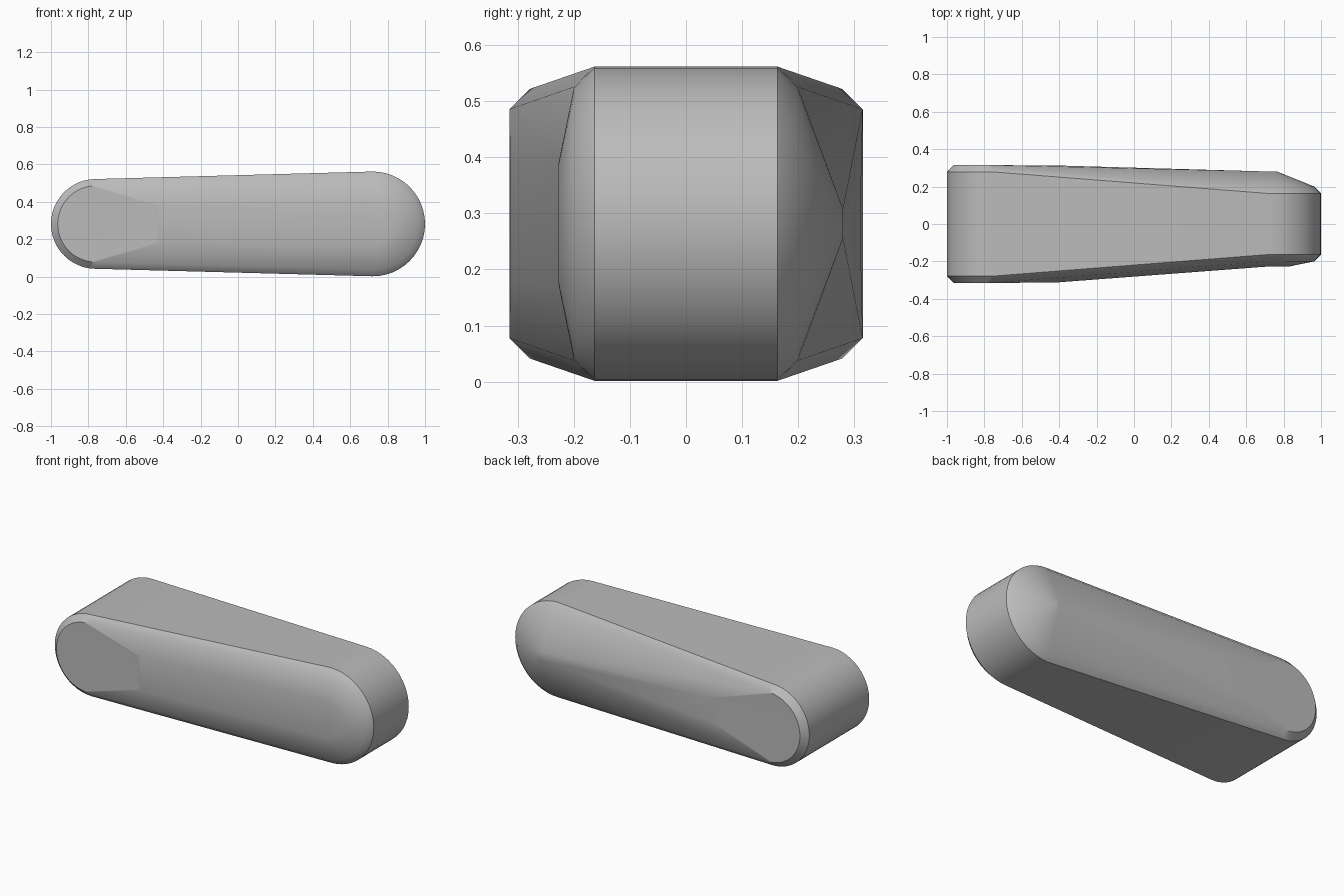
import bpy, bmesh
from math import pi, sin, cos, radians

cube = bpy.data.objects.get("Cube")
if cube:
    bpy.data.objects.remove(cube, do_unlink=True)

SEG = 24        # steps in each rounded end
MID_Z = 0.2815  # height of the long axis


def material(name, value):
    mat = bpy.data.materials.new(name)
    mat.use_nodes = True
    colour = (value, value, value, 1)
    mat.diffuse_color = colour
    mat.node_tree.nodes["Principled BSDF"].inputs["Base Color"].default_value = colour
    return mat


def pill_ring(bm, left, right):
    """Closed loop of two half circles; each end is (x, y, radius)."""
    ring = []
    for (x, y, r), start in ((left, pi / 2), (right, -pi / 2)):
        for i in range(SEG + 1):
            a = start + pi * i / SEG
            ring.append(bm.verts.new((x + r * cos(a), y, MID_Z + r * sin(a))))
    return ring


def bridge(bm, a, b, split=False):
    """Join two loops; split cuts the two long straight quads into triangles."""
    n = len(a)
    for i in range(n):
        j = (i + 1) % n
        if split and i == SEG:         # lower straight side
            bm.faces.new((a[i], a[j], b[j]))
            bm.faces.new((a[i], b[j], b[i]))
        elif split and i == n - 1:     # upper straight side
            bm.faces.new((a[i], a[j], b[i]))
            bm.faces.new((a[j], b[j], b[i]))
        else:
            bm.faces.new((a[i], a[j], b[j], b[i]))


def side(bm, s, core_left, core_right):
    """Rim, bevelled edge and raised cap on one side (s is -1 front, 1 back)."""
    rim = pill_ring(bm, (-0.76, s * 0.279, 0.24), (0.72, s * 0.163, 0.28))
    inner = pill_ring(bm, (-0.76, s * 0.315, 0.204), (0.72, s * 0.2, 0.244))
    core = pill_ring(bm, core_left, core_right)
    bridge(bm, rim, inner)
    bridge(bm, inner, core, split=True)
    h = SEG + 1
    bm.faces.new(core[:h])
    bm.faces.new(core[h:])
    bm.faces.new((core[0], core[h - 1], core[h], core[-1]))
    return rim


# Tapered body: front has a long raised panel, back rises to a point
bm = bmesh.new()
front = side(bm, -1, (-0.42, -0.313, 0.1), (0.72, -0.227, 0.11))
back = side(bm, 1, (-0.38, 0.312, 0.07), (0.74, 0.28, 0.026))
bridge(bm, front, back)
bmesh.ops.recalc_face_normals(bm, faces=bm.faces)

mesh = bpy.data.meshes.new("tapered_link")
bm.to_mesh(mesh)
bm.free()
mesh.materials.append(material("plain grey", 0.5))
body = bpy.data.objects.new("tapered_link", mesh)
bpy.context.collection.objects.link(body)

bpy.ops.object.select_all(action="DESELECT")
body.select_set(True)
bpy.context.view_layer.objects.active = body
bpy.ops.object.shade_smooth_by_angle(angle=radians(40))
